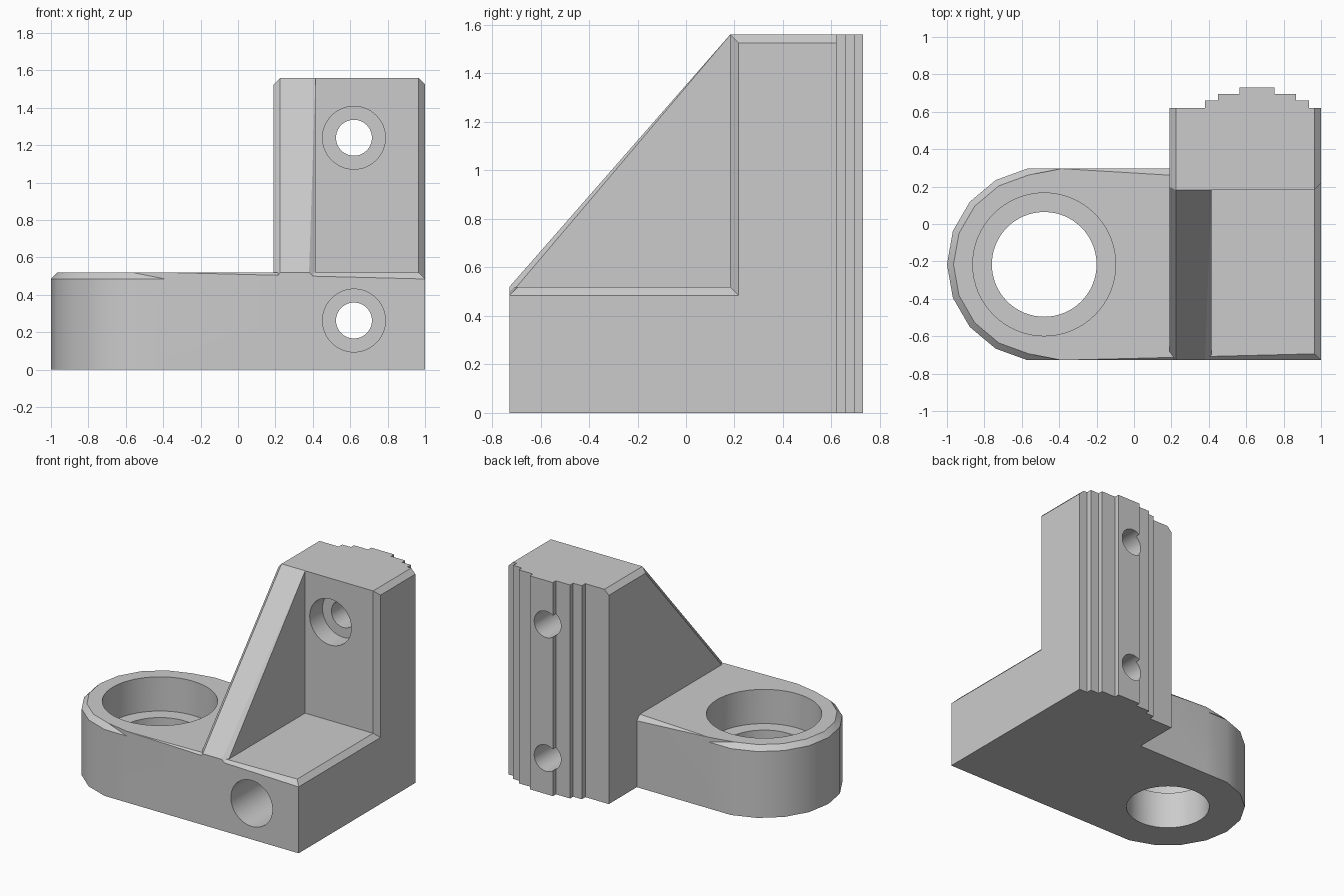
import bpy, bmesh, math
from mathutils import Vector, Matrix

cube = bpy.data.objects.get("Cube")
if cube:
    bpy.data.objects.remove(cube, do_unlink=True)

CX, CY, R = -0.48, -0.216, 0.52          # round lug centre and radius
HALF = R * math.sin(math.radians(80))    # half width of the lug
FRONT, LUG_BACK = CY - HALF, CY + HALF
BASE, TOP, C = 0.52, 1.56, 0.035         # base height, full height, chamfer
LEFT, RIB, FACE, BACK = 0.19, 0.415, 0.182, 0.62

grey = bpy.data.materials.new("grey")
grey.use_nodes = True
grey.diffuse_color = (0.6, 0.6, 0.6, 1)
grey.node_tree.nodes["Principled BSDF"].inputs["Base Color"].default_value = (0.6, 0.6, 0.6, 1)


def finish(bm, name):
    bmesh.ops.triangulate(bm, faces=[f for f in bm.faces if len(f.verts) == 4])
    bmesh.ops.recalc_face_normals(bm, faces=bm.faces)
    mesh = bpy.data.meshes.new(name)
    bm.to_mesh(mesh)
    bm.free()
    mesh.materials.append(grey)
    ob = bpy.data.objects.new(name, mesh)
    bpy.context.collection.objects.link(ob)
    return ob


def loft(name, loops):
    """Solid skinned through loops with equal point counts."""
    bm = bmesh.new()
    rings = [[bm.verts.new(p) for p in loop] for loop in loops]
    n = len(rings[0])
    for a, b in zip(rings, rings[1:]):
        for i in range(n):
            j = (i + 1) % n
            bm.faces.new((a[i], a[j], b[j], b[i]))
    bm.faces.new(rings[0])
    bm.faces.new(rings[-1])
    return finish(bm, name)


def hull(name, points):
    bm = bmesh.new()
    for p in points:
        bm.verts.new(p)
    bmesh.ops.convex_hull(bm, input=bm.verts)
    return finish(bm, name)


def cylinder(name, centre, radius, depth, along_y=False):
    bm = bmesh.new()
    turn = Matrix.Rotation(math.pi / 2, 4, "X") if along_y else Matrix()
    bmesh.ops.create_cone(bm, cap_ends=True, segments=64, radius1=radius, radius2=radius,
                          depth=depth, matrix=Matrix.Translation(Vector(centre)) @ turn)
    return finish(bm, name)


def combine(ob, other, operation):
    mod = ob.modifiers.new(operation.lower(), "BOOLEAN")
    mod.operation, mod.solver, mod.object = operation, "EXACT", other
    bpy.context.view_layer.update()
    bpy.ops.object.select_all(action="DESELECT")
    ob.select_set(True)
    bpy.context.view_layer.objects.active = ob
    bpy.ops.object.modifier_apply(modifier=mod.name)
    bpy.data.objects.remove(other, do_unlink=True)


def taper_cutter(name, y, outward, x_end):
    """Chamfer that grows from nothing at the arc end to full size at x_end."""
    x0 = CX + R * math.cos(math.radians(80))
    far, inner = y + 0.1 * outward, y - C * outward
    return hull(name, [(x0, y, BASE), (x0, far, BASE), (x_end, inner, BASE),
                       (x_end, y, BASE - C), (x_end, far, BASE - C),
                       (x_end, far, BASE + 0.1), (x_end, inner, BASE + 0.1)])


# Round lug with its chamfered rim, running into the base
def lug_loop(z, inset):
    pts = []
    for deg in range(80, 281, 20):
        r = R - (inset if 80 < deg < 280 else 0)
        a = math.radians(deg)
        pts.append((CX + r * math.cos(a), CY + r * math.sin(a), z))
    return pts + [(0.6, FRONT, z), (0.6, LUG_BACK, z)]


bracket = loft("bracket", [lug_loop(0, 0), lug_loop(BASE - C, 0), lug_loop(BASE, C)])
combine(bracket, taper_cutter("back_taper", LUG_BACK, 1, LEFT), "DIFFERENCE")


# L shaped base and upright, chamfered on the outer side
def l_loop(x, c):
    return [(x, y, z) for y, z in ((FRONT, 0), (BACK, 0), (BACK, TOP - c),
            (FACE + c, TOP - c), (FACE + c, BASE - c), (FRONT, BASE - c))]


combine(bracket, loft("upright", [l_loop(0.3, 0), l_loop(1 - C, 0), l_loop(1, C)]), "UNION")
combine(bracket, taper_cutter("front_taper", FRONT, -1, 1.0), "DIFFERENCE")


# Sloped rib, chamfered on both edges of the slope
def rib_loop(x, foot_x, foot_z, top_y, top_z):
    return [(x, FRONT, 0), (x, BACK, 0), (x, BACK, top_z), (x, top_y, top_z),
            (foot_x, FRONT, foot_z)]


combine(bracket, loft("rib", [
    rib_loop(LEFT, LEFT, BASE - 0.053, FACE + 0.016, TOP - C),
    rib_loop(LEFT + C, LEFT + C, BASE, FACE, TOP),
    rib_loop(RIB - 0.001, RIB - C, BASE, FACE, TOP),
    rib_loop(RIB, RIB, BASE - C, FACE, TOP - 0.001)]), "UNION")

# Stepped back pad
steps = [(0.38, 0.5), (0.38, 0.66), (0.45, 0.66), (0.45, 0.695), (0.565, 0.695),
         (0.565, 0.73), (0.75, 0.73), (0.75, 0.695), (0.865, 0.695), (0.865, 0.66),
         (0.935, 0.66), (0.935, 0.5)]
combine(bracket, loft("back_pad", [[(x, y, z) for x, y in steps] for z in (0, TOP)]), "UNION")

# Counterbored seat in the lug
combine(bracket, cylinder("lug_hole", (CX, CY, 0.3), 0.28, 2), "DIFFERENCE")
combine(bracket, cylinder("lug_counterbore", (CX, CY, 0.77), 0.382, 1), "DIFFERENCE")

# Counterbored bolt holes through the upright and base
for z in (0.263, 1.24):
    combine(bracket, cylinder("bolt_hole", (0.62, 0, z), 0.096, 3, True), "DIFFERENCE")
    combine(bracket, cylinder("bolt_counterbore", (0.62, -0.67, z), 0.168, 2, True), "DIFFERENCE")

bpy.ops.object.select_all(action="DESELECT")
bracket.select_set(True)
bpy.context.view_layer.objects.active = bracket
bpy.ops.object.shade_smooth_by_angle(angle=math.radians(30))
